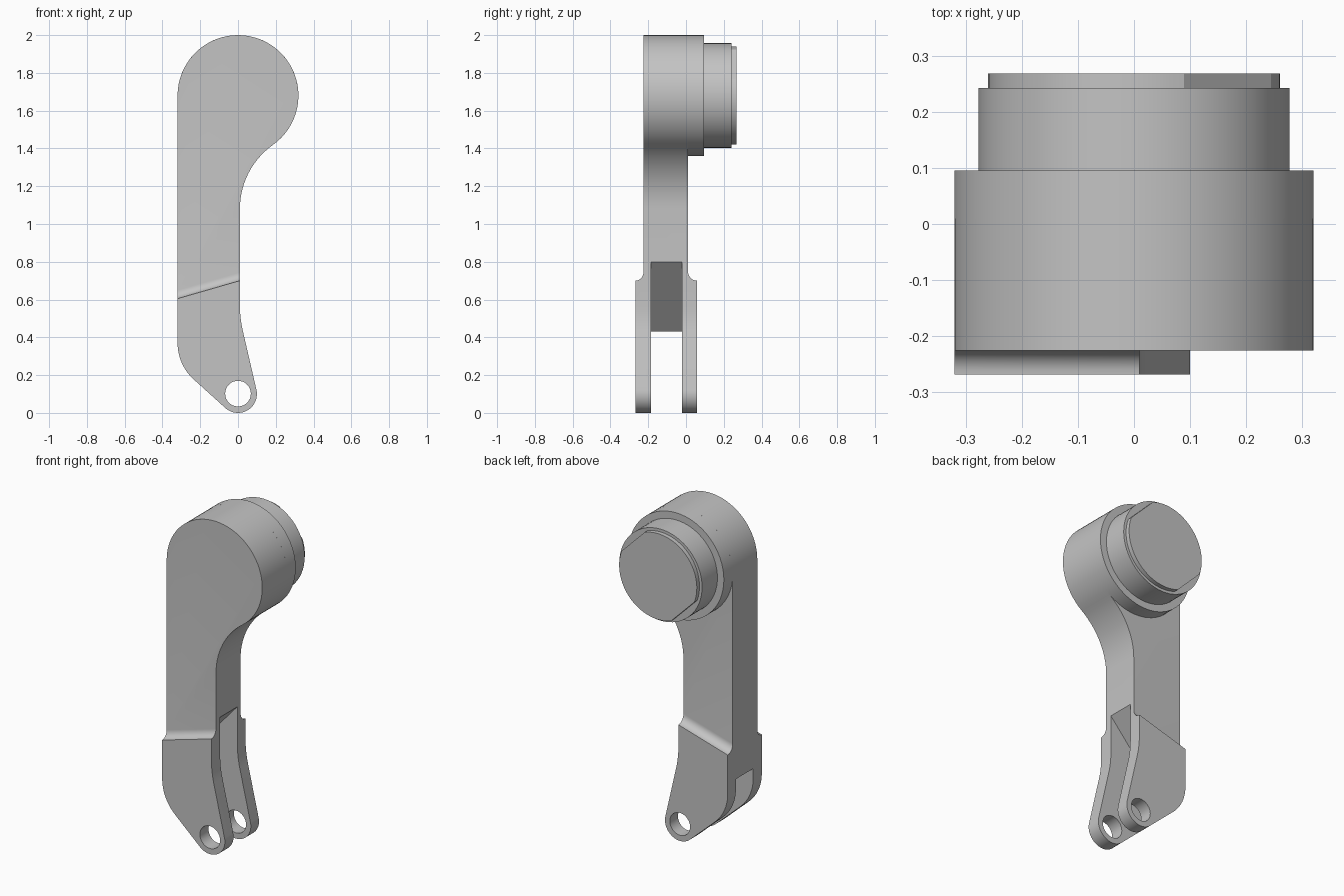
import bpy, bmesh
from math import sin, cos, atan2, radians
from mathutils import Vector

cube = bpy.data.objects.get("Cube")
if cube:
    bpy.data.objects.remove(cube, do_unlink=True)

grey = bpy.data.materials.new("light grey")
grey.use_nodes = True
grey.diffuse_color = (0.55, 0.55, 0.55, 1)
grey.node_tree.nodes["Principled BSDF"].inputs["Base Color"].default_value = grey.diffuse_color


def arc(cx, cz, r, start, end, n):
    """Points on an arc, angles in degrees."""
    angles = [radians(start + (end - start) * i / n) for i in range(n + 1)]
    return [(cx + r * cos(a), cz + r * sin(a)) for a in angles]


def circle(cx, cz, r, n):
    return arc(cx, cz, r, 0, 360, n)[:-1]


def prism(name, points, lo, hi, place=lambda a, b, c: Vector((a, c, b))):
    """Extrude a flat outline from lo to hi; by default along y."""
    bm = bmesh.new()
    ends = [[bm.verts.new(place(a, b, c)) for a, b in points] for c in (lo, hi)]
    for end in ends:
        bm.faces.new(end)
    n = len(points)
    for i in range(n):
        j = (i + 1) % n
        bm.faces.new((ends[0][i], ends[0][j], ends[1][j], ends[1][i]))
    bmesh.ops.recalc_face_normals(bm, faces=bm.faces)
    mesh = bpy.data.meshes.new(name)
    bm.to_mesh(mesh)
    bm.free()
    mesh.materials.append(grey)
    obj = bpy.data.objects.new(name, mesh)
    bpy.context.collection.objects.link(obj)
    return obj


def select(obj):
    bpy.ops.object.select_all(action='DESELECT')
    obj.select_set(True)
    bpy.context.view_layer.objects.active = obj


def cut(target, tool, operation='DIFFERENCE'):
    """Apply a boolean and discard its tool."""
    mod = target.modifiers.new("cut", 'BOOLEAN')
    mod.operation, mod.object, mod.solver = operation, tool, 'EXACT'
    select(target)
    bpy.ops.object.modifier_apply(modifier=mod.name)
    bpy.data.objects.remove(tool, do_unlink=True)


HEAD_Z, EYE_Z = 1.68, 0.1
FRONT, BACK = -0.225, 0.01

# Arm outline: round head, heel, pin eye, then the inner edge back up
outline = (arc(0, HEAD_Z, 0.32, -54.65, 180, 44)
           + arc(-0.06, 0.37, 0.26, 180, 228, 12)
           + arc(0, EYE_Z, 0.1, 228, 373, 24)
           + arc(0.61, 0.57, 0.6, 193, 180, 6)
           + arc(0.4256, 1.08, 0.4156, 180, 125.35, 14)[:-1])
arm = prism("lever_arm", outline, -0.268, 0.058)

# Side profile: wide fork with filleted shoulders on a slanted line
slant = atan2(0.095, 0.33)
along = Vector((cos(slant), 0, sin(slant)))
across = Vector((-sin(slant), 0, cos(slant)))
corner = Vector((0.01, 0, 0.70))
profile = ([(-0.268, -1)] + arc(-0.268, 0.043, 0.043, -90, 0, 8)
           + [(FRONT, 2), (BACK, 2)]
           + arc(0.058, 0.048, 0.048, 180, 270, 8) + [(0.058, -1)])
shoulder = prism("shoulder_profile", profile, -1.5, 1.5,
                 lambda y, d, s: corner + Vector((0, y, 0)) + across * d + along * s)
cut(arm, shoulder, 'INTERSECT')

# Fork slot with a sloping roof, and the pin hole
slot = [(-0.5, 0.228), (0.19, 1.002), (0.19, -0.2), (-0.5, -0.2)]
cut(arm, prism("slot_cutter", slot, -0.185, -0.02))
cut(arm, prism("pin_cutter", circle(0, EYE_Z + 0.002, 0.068, 32), -0.5, 0.5))

# Stacked round boss behind the head
head = prism("head_disc", circle(0, HEAD_Z, 0.32, 64), BACK, 0.095)
collar = prism("collar", circle(0, HEAD_Z, 0.277, 64), 0.095, 0.242)

# End cap with two opposite flats
flats = arc(0, HEAD_Z, 0.26, 70, 200, 24) + arc(0, HEAD_Z, 0.26, 250, 380, 24)
cap = prism("end_cap", flats, 0.242, 0.268)

for part in (arm, head, collar, cap):
    select(part)
    bpy.ops.object.shade_smooth_by_angle(angle=radians(25))
